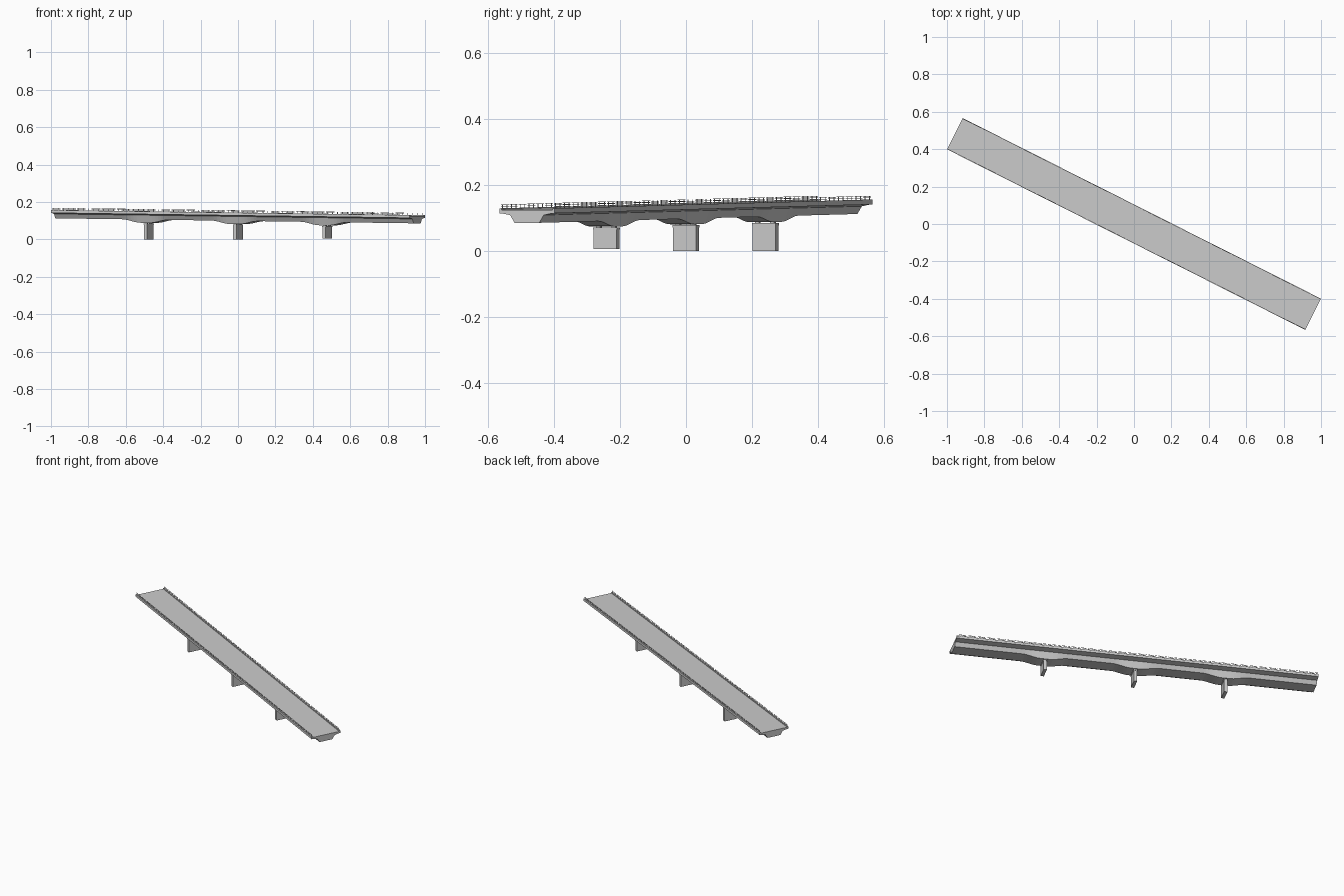
import bpy, bmesh
from math import radians, pi, cos
from mathutils import Matrix

if "Cube" in bpy.data.objects:
    bpy.data.objects.remove(bpy.data.objects["Cube"])

L, W = 2.145, 0.187            # bridge length and deck width
SLOPE = -0.0125                # longitudinal fall of the deck
ROT = Matrix.Rotation(radians(-26.75), 4, 'Z')
PIERS = (-0.535, 0.0, 0.535)   # stations of the piers along the bridge


def finish(bm, name):
    bmesh.ops.recalc_face_normals(bm, faces=bm.faces)
    bm.transform(ROT)
    me = bpy.data.meshes.new(name)
    bm.to_mesh(me)
    bm.free()
    ob = bpy.data.objects.new(name, me)
    bpy.context.collection.objects.link(ob)
    return ob


def box(bm, x0, x1, y0, y1, z0, z1):
    m = Matrix.Translation(((x0 + x1) / 2, (y0 + y1) / 2, (z0 + z1) / 2))
    m = m @ Matrix.Diagonal((x1 - x0, y1 - y0, z1 - z0, 1))
    return bmesh.ops.create_cube(bm, size=1, matrix=m)['verts']


def soffit(t):
    # girder underside: shallow in the spans, deeper over each pier
    d = min(abs(t - p) for p in PIERS)
    k = min(max((d - 0.025) / 0.115, 0), 1)
    return 0.082 + 0.0175 * (1 - cos(pi * k)) / 2


def section(t):
    # half section mirrored into a closed loop
    h = W / 2
    half = [(h - 0.007, 0.139), (h - 0.007, 0.1435), (h, 0.1435),
            (h, 0.1285), (h - 0.006, 0.1285), (0.057, 0.123), (0.042, soffit(t))]
    return half + [(-y, z) for y, z in reversed(half)]


# deck with curbs, flanges and haunched box girder
stations = {-L / 2, L / 2}
for p in PIERS:
    stations |= {p + s * d for s in (-1, 1)
                 for d in (0.025, 0.045, 0.065, 0.0825, 0.1, 0.12, 0.14)}
bm = bmesh.new()
rings = [[bm.verts.new((t, y, z + SLOPE * t)) for y, z in section(t)]
         for t in sorted(stations)]
n = len(rings[0])
for a, b in zip(rings, rings[1:]):
    for i in range(n):
        j = (i + 1) % n
        bm.faces.new((a[i], a[j], b[j], b[i]))
bm.faces.new(rings[0])
bm.faces.new(rings[-1])
finish(bm, "deck_girder")

# piers with caps and bearings
for i, p in enumerate(PIERS):
    top = 0.079 + SLOPE * p
    base = 0.006 if p > 0 else 0.0
    bm = bmesh.new()
    box(bm, p - 0.0095, p + 0.0095, -0.039, 0.039, base, top - 0.007)
    box(bm, p - 0.011, p + 0.011, -0.04, 0.04, top - 0.007, top)
    for y in (-0.026, 0.026):
        box(bm, p - 0.006, p + 0.006, y - 0.007, y + 0.007, top, top + 0.004)
    finish(bm, f"pier_{i + 1}")

# railing panels stepping down both edges
COUNT = 36
pitch = L / COUNT
for side, name in ((-1, "railing_front"), (1, "railing_back")):
    bm = bmesh.new()
    y = side * (W / 2 - 0.0035)
    for k in range(COUNT):
        t = -L / 2 + (k + 0.5) * pitch
        z = 0.143 + SLOPE * t
        a = pitch * 0.43
        for zr in (0.005, 0.0105):
            box(bm, t - a, t + a, y - 0.0008, y + 0.0008, z + zr, z + zr + 0.0014)
        for x in (-a * 0.6, a * 0.6):
            box(bm, t + x - 0.001, t + x + 0.001, y - 0.001, y + 0.001, z - 0.001, z + 0.0115)
    finish(bm, name)
